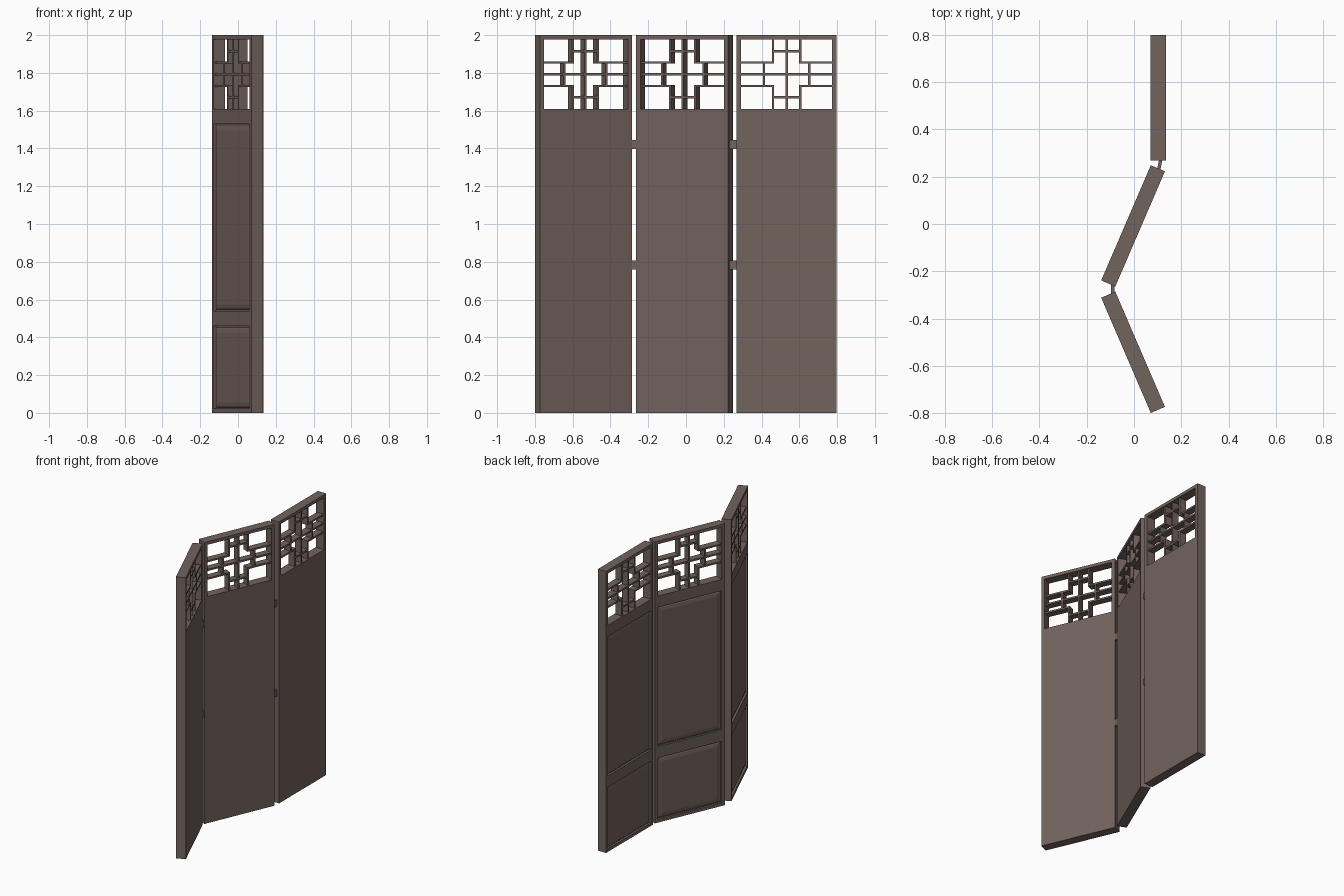
import bpy, bmesh, math
from mathutils import Matrix, Vector

if "Cube" in bpy.data.objects:
    bpy.data.objects.remove(bpy.data.objects["Cube"])

wood = bpy.data.materials.new("dark_wood")
wood.diffuse_color = (0.17, 0.125, 0.11, 1)
wood.use_nodes = True
wood.node_tree.nodes["Principled BSDF"].inputs["Base Color"].default_value = wood.diffuse_color

W, T, H = 0.265, 0.0325, 2.0      # half width, half thickness, height
STILE = 0.024
IN = W - STILE                    # half width of the openings
REC = -0.018                      # floor of the recessed panels


def box(bm, x0, x1, y0, y1, z0, z1):
    m = Matrix.Translation(((x0 + x1) / 2, (y0 + y1) / 2, (z0 + z1) / 2))
    m = m @ Matrix.Diagonal((x1 - x0, y1 - y0, z1 - z0, 1))
    bmesh.ops.create_cube(bm, size=1, matrix=m)


def raised_field(bm, z0, z1):
    # bevelled raised panel sitting inside a recess
    loops = []
    for x, inset in ((REC + 0.001, 0.006), (REC - 0.005, 0.012), (REC - 0.009, 0.034)):
        y, a, b = IN - inset, z0 + inset, z1 - inset
        loops.append([bm.verts.new(p) for p in ((x, -y, a), (x, -y, b), (x, y, b), (x, y, a))])
    for lo, hi in zip(loops, loops[1:]):
        for i in range(4):
            j = (i + 1) % 4
            bm.faces.new((lo[i], lo[j], hi[j], hi[i]))
    bm.faces.new(loops[-1])
    bm.faces.new(loops[0][::-1])


def build_frame(bm):
    # plain backing slab, stiles and rails
    box(bm, REC, T, -W, W, 0, 1.61)
    for s in (-1, 1):
        y0, y1 = sorted((s * IN, s * W))
        box(bm, -T, REC, y0, y1, 0, 1.61)
        box(bm, -T, T, y0, y1, 1.61, H)
    for z0, z1 in ((0, 0.022), (0.46, 0.54), (1.53, 1.61)):
        box(bm, -T, REC, -IN, IN, z0, z1)
    box(bm, -T, T, -IN, IN, H - 0.022, H)


def build_fields(bm):
    raised_field(bm, 0.022, 0.46)
    raised_field(bm, 0.54, 1.53)


def build_lattice(bm):
    c, h, d = 1.793, 0.006, 0.025
    top, bottom = H - 0.022 - c, 1.61 - c
    a, b, p, q = 0.072, 0.12, 0.062, 0.122   # inner / outer steps of the cross

    def hbar(y0, y1, z):
        box(bm, -d, d, min(y0, y1), max(y0, y1), c + z - h, c + z + h)

    def vbar(y, z0, z1):
        box(bm, -d, d, y - h, y + h, c + min(z0, z1), c + max(z0, z1))

    hbar(-IN, IN, 0)
    vbar(0, bottom, top)
    for s in (-1, 1):
        hbar(-a, a, s * q)
        vbar(s * b, -p, p)
        for t in (-1, 1):
            hbar(s * (a - h), s * IN, t * p)
            vbar(s * a, t * (p - h), top if t > 0 else bottom)


def add(name, builder, matrix):
    bm = bmesh.new()
    builder(bm)
    bmesh.ops.recalc_face_normals(bm, faces=bm.faces)
    me = bpy.data.meshes.new(name)
    bm.to_mesh(me)
    bm.free()
    me.materials.append(wood)
    ob = bpy.data.objects.new(name, me)
    ob.matrix_world = matrix
    bpy.context.collection.objects.link(ob)


# three folding leaves
fold = math.radians(23.3)
for name, x, y, ang in (("rear_leaf", 0.1025, 0.533, 0),
                        ("middle_leaf", -0.004, -0.008, -fold),
                        ("front_leaf", -0.004, -0.542, fold)):
    m = Matrix.Translation((x, y, 0)) @ Matrix.Rotation(ang, 4, 'Z')
    add(name + "_frame", build_frame, m)
    add(name + "_raised_panels", build_fields, m)
    add(name + "_lattice", build_lattice, m)

# hinge plates joining the leaves
for name, x, y, ang, length in (("rear_hinge", 0.109, 0.252, -fold / 2, 0.05),
                                ("front_hinge", -0.09, -0.275, 0, 0.055)):
    for z in (0.782, 1.42):
        m = Matrix.Translation((x, y, z)) @ Matrix.Rotation(ang, 4, 'Z')
        add(name, lambda bm: box(bm, -0.007, 0.007, -length / 2, length / 2, -0.024, 0.024), m)
